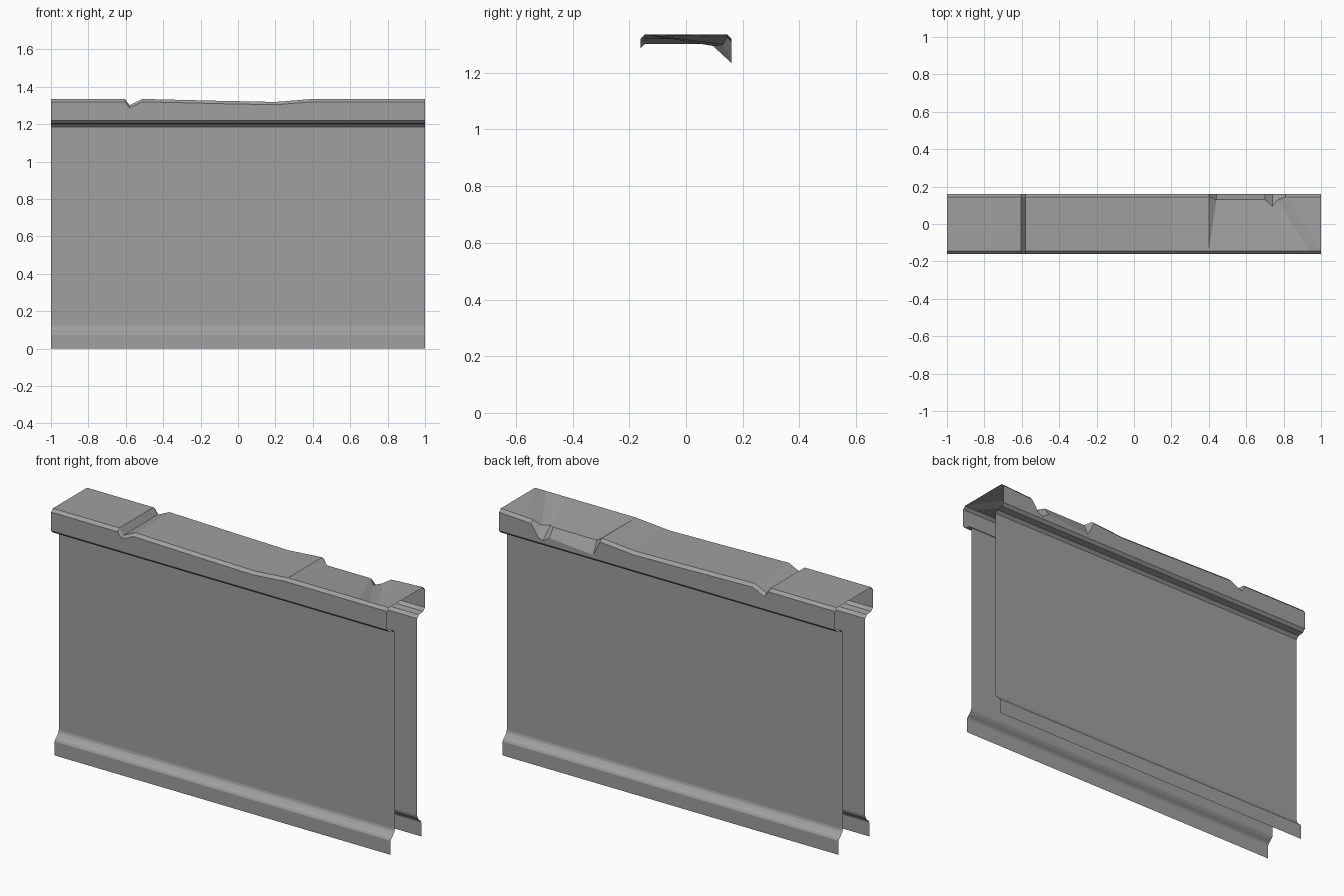
import bpy
import bmesh

cube = bpy.data.objects.get("Cube")
if cube:
    bpy.data.objects.remove(cube, do_unlink=True)

stone = bpy.data.materials.new("grey_concrete")
stone.use_nodes = True
GREY = (0.35, 0.35, 0.35, 1.0)
stone.diffuse_color = GREY
stone.node_tree.nodes["Principled BSDF"].inputs["Base Color"].default_value = GREY


def loft(name, sections):
    """Skin a strip of quads over equal-length sections, listed along x."""
    bm = bmesh.new()
    rows = [[bm.verts.new(p) for p in section] for section in sections]
    for a, b in zip(rows, rows[1:]):
        for j in range(len(a) - 1):
            bm.faces.new((a[j], b[j], b[j + 1], a[j + 1]))
    bmesh.ops.remove_doubles(bm, verts=bm.verts[:], dist=0.0005)
    mesh = bpy.data.meshes.new(name)
    bm.to_mesh(mesh)
    bm.free()
    mesh.materials.append(stone)
    obj = bpy.data.objects.new(name, mesh)
    bpy.context.collection.objects.link(obj)
    return obj


def lerp(x, keys):
    """Read a value at x from a list of (x, value) keys."""
    for (x0, v0), (x1, v1) in zip(keys, keys[1:]):
        if x <= x1:
            return v0 + (v1 - v0) * (x - x0) / (x1 - x0)
    return keys[-1][1]


# Wall panels with a flared foot, (depth, height) from the ground up
PANEL = [(0.13, 0), (0.13, 0.075), (0.125, 0.085), (0.108, 0.1),
         (0.098, 0.113), (0.095, 0.125), (0.095, 1.185)]
front = [(-d, z) for d, z in PANEL]
back = [(d, z) for d, z in reversed(PANEL)]
for name, profile in (("front_wall", front), ("back_wall", back)):
    loft(name, [[(x, y, z) for y, z in profile] for x in (-1, 1)])

# Coping: underside lip, shared by both sides
LIP = [(0.095, 1.185), (0.11, 1.2), (0.145, 1.205), (0.16, 1.22)]
# Drop of the coping top along its length: a sharp nick, then a long sag
SAG = [(-1, 0), (-0.605, 0), (-0.58, 0.033), (-0.51, 0), (-0.1, 0.01),
       (0.2, 0.016), (0.4, 0), (1, 0)]
# Chipped back edge: x, top edge depth, top edge height, lower edge height
CHIP = [(0.44, 0.13, 1.308, 1.24), (0.7, 0.13, 1.308, 1.26),
        (0.74, 0.095, 1.295, 1.235), (0.77, 0.13, 1.3, 1.25),
        (0.81, 0.145, 1.325, 1.31)]
chips = {c[0]: c[1:] for c in CHIP}
FRONT_X = [(-1, -1), (0.4, 0.4), (0.44, 0.4), (0.81, 1), (1, 1)]


def coping_section(x):
    drop = lerp(x, SAG)
    top_y, top_z, low_z = chips.get(x, (0.145, 1.335 - drop, 1.32 - drop))
    fx = lerp(x, FRONT_X)  # the front edge stays whole beside the chip
    section = [(fx, -d, z) for d, z in LIP]
    section += [(fx, -0.16, 1.32 - drop), (fx, -0.145, 1.335 - drop)]
    section += [(x, top_y, top_z), (x, 0.16, low_z)]
    section += [(x, d, z) for d, z in reversed(LIP)]
    return section


stations = sorted({k[0] for k in SAG} | set(chips))
loft("coping", [coping_section(x) for x in stations])
